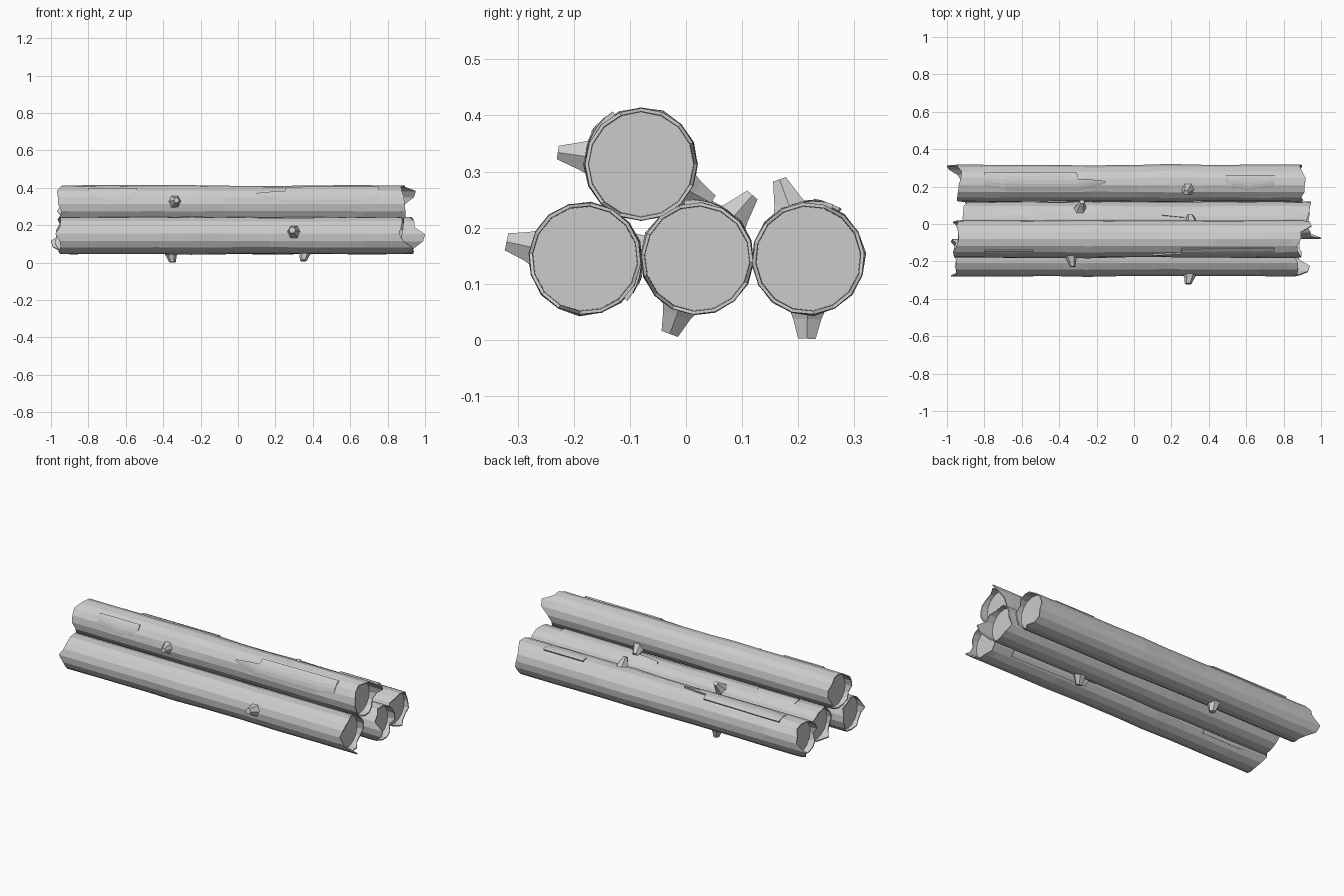
import bpy, bmesh, random
from math import radians, sin, cos, pi
from mathutils import Matrix, Vector

if "Cube" in bpy.data.objects:
    bpy.data.objects.remove(bpy.data.objects["Cube"])

GREY = (0.6, 0.6, 0.6, 1.0)
wood = bpy.data.materials.new("grey_wood")
wood.use_nodes = True
wood.diffuse_color = GREY
wood.node_tree.nodes["Principled BSDF"].inputs["Base Color"].default_value = GREY

SIDES = 16
RADIUS = 0.1


def polar(x, r, deg):
    """Point around the log's long axis."""
    a = radians(deg)
    return Vector((x, r * cos(a), r * sin(a)))


def bridge(bm, a, b, closed=True):
    n = len(a)
    for i in range(n if closed else n - 1):
        j = (i + 1) % n
        bm.faces.new((a[i], a[j], b[j], b[i]))


def add_trunk(bm, rng):
    """Slightly uneven trunk with ragged bark ends around recessed cut faces."""
    angles = [360 * i / SIDES for i in range(SIDES)]

    def ring(xs, r, rough=0.0):
        return [bm.verts.new(polar(x, r + rng.uniform(-rough, rough), a))
                for x, a in zip(xs, angles)]

    left = [-rng.uniform(0.915, 0.95) for a in angles]
    right = [0.96 + 0.01 * (a > 30) if abs(a - 28) < 24 else rng.uniform(0.885, 0.92)
             for a in angles]
    rings = [ring([-0.9] * SIDES, 0.093), ring(left, 0.094), ring(left, RADIUS)]
    for x, r in ((-0.7, 0.1), (-0.4, 0.1), (-0.22, 0.102), (-0.05, 0.099),
                 (0.2, 0.097), (0.45, 0.099), (0.7, 0.1), (0.86, 0.1)):
        rings.append(ring([x] * SIDES, r, 0.0015))
    rings += [ring(right, RADIUS), ring(right, 0.094), ring([0.87] * SIDES, 0.093)]
    for a, b in zip(rings, rings[1:]):
        bridge(bm, a, b)
    bm.faces.new(rings[0])
    bm.faces.new(rings[-1])


def add_flap(bm, stations):
    """Bark flap that lifts off the trunk towards its free edge."""
    columns = []
    for x, fade, free in stations:
        col = []
        for i in range(6):
            t = i / 5
            col.append(bm.verts.new(polar(x, 0.0995 + 0.007 * t, fade + (free - fade) * t)))
        col.append(bm.verts.new(polar(x, 0.09, free)))
        columns.append(col)
    for a, b in zip(columns, columns[1:]):
        bridge(bm, a, b, closed=False)
    bm.faces.new(columns[0])
    bm.faces.new(columns[-1])


def add_knot(bm, x, deg, reach, tip, lean):
    """Tapered six-sided stub of a broken branch."""
    out = polar(0, 1, deg)
    side = polar(0, 1, deg + 90)
    rings = []
    for dist, r, shift in ((0.085, 0.04, 0), (0.108, 0.029, 0.3), (reach, tip, 1)):
        centre = Vector((x + lean * shift, 0, 0)) + out * dist
        rings.append([bm.verts.new(centre + Vector((r * cos(k * pi / 3), 0, 0))
                                   + side * r * sin(k * pi / 3)) for k in range(6)])
    for a, b in zip(rings, rings[1:]):
        bridge(bm, a, b)
    bm.faces.new(rings[-1])


def make_log(name, y, z, shift, roll, mirror):
    bm = bmesh.new()
    add_trunk(bm, random.Random(4))
    add_flap(bm, ((0.12, 152, 146), (0.22, 170, 140), (0.27, 177, 139),
                  (0.275, 177, 120), (0.66, 177, 118), (0.77, 163, 118)))
    add_flap(bm, ((-0.78, 163, 127), (-0.64, 180, 127),
                  (-0.55, 170, 127), (-0.52, 147, 127)))
    add_knot(bm, -0.32, 172, 0.15, 0.014, 0.012)
    add_knot(bm, 0.33, -29, 0.143, 0.018, -0.01)
    place = (Matrix.Translation((shift, y, z)) @ Matrix.Rotation(radians(roll), 4, 'X')
             @ Matrix.Diagonal((*mirror, 1, 1)))
    bm.transform(place)
    bmesh.ops.recalc_face_normals(bm, faces=bm.faces)
    mesh = bpy.data.meshes.new(name)
    bm.to_mesh(mesh)
    bm.free()
    mesh.materials.append(wood)
    bpy.context.collection.objects.link(bpy.data.objects.new(name, mesh))


# The same log, rolled and mirrored to vary the stack
make_log("top_log", -0.08, 0.313, -0.02, 0, (1, 1))
make_log("front_log", -0.18, 0.145, -0.03, 197, (1, 1))
make_log("middle_log", 0.02, 0.145, 0.03, 41, (1, -1))
make_log("back_log", 0.218, 0.145, -0.03, -62, (-1, 1))
